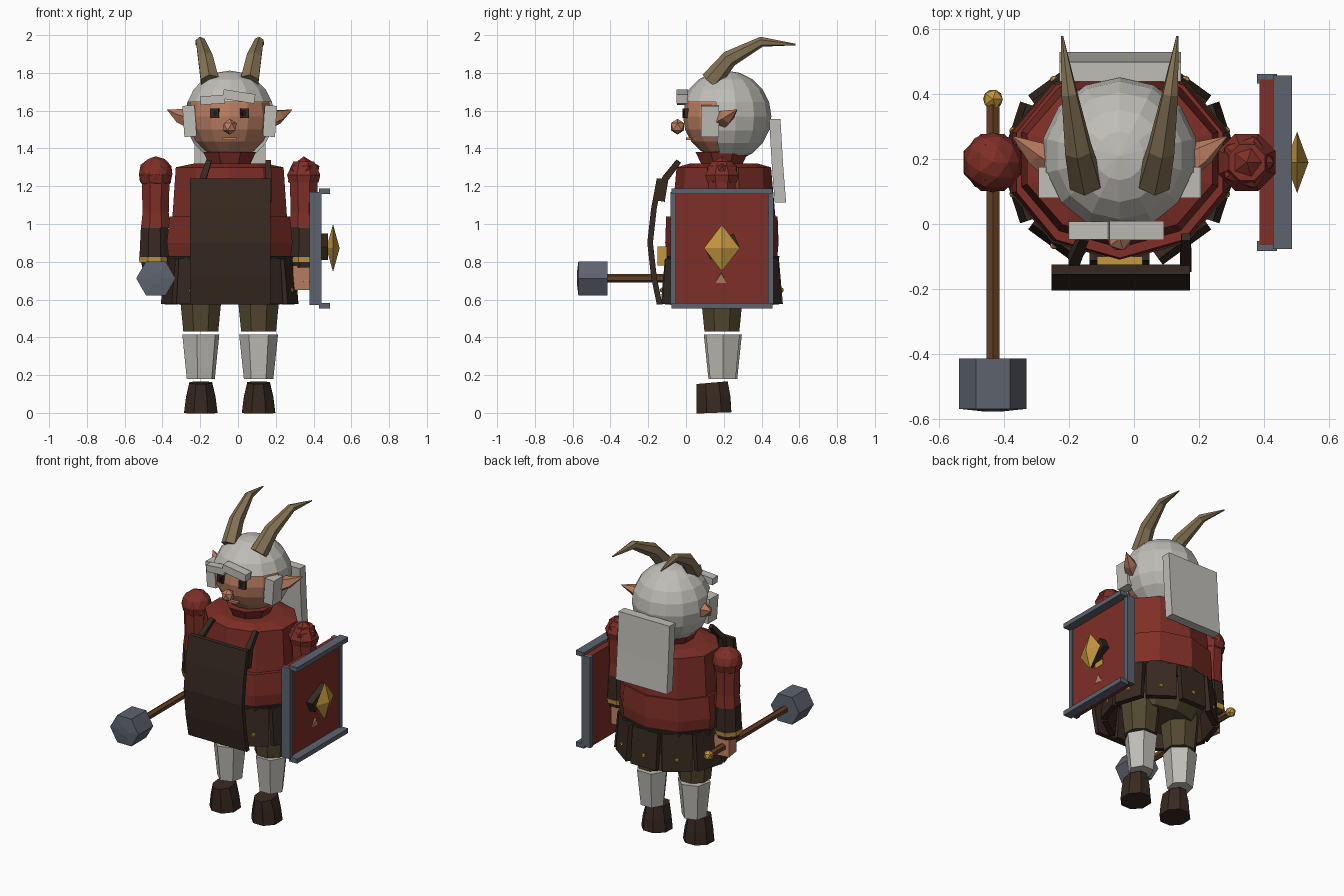
import bpy, bmesh, math
from mathutils import Vector, Matrix, Euler

cube = bpy.data.objects.get("Cube")
if cube:
    bpy.data.objects.remove(cube, do_unlink=True)


def material(name, *rgb):
    m = bpy.data.materials.new(name)
    m.use_nodes = True
    m.diffuse_color = (*rgb, 1)
    m.node_tree.nodes["Principled BSDF"].inputs["Base Color"].default_value = (*rgb, 1)
    return m


RED = material("red cloth", .21, .028, .02)
DARK = material("dark leather", .038, .022, .015)
WHITE = material("pale hair", .52, .51, .47)
SKIN = material("skin", .5, .215, .125)
HORN = material("horn", .23, .17, .09)
GOLD = material("gold", .55, .31, .05)
STEEL = material("steel", .11, .125, .155)
OLIVE = material("olive cloth", .085, .066, .03)
WOOD = material("wood", .13, .05, .018)
BLACK = material("black", .012, .009, .008)

CX, CY = -.044, .19   # body axis


def finish(name, bm, mat):
    bmesh.ops.recalc_face_normals(bm, faces=bm.faces)
    mesh = bpy.data.meshes.new(name)
    bm.to_mesh(mesh)
    bm.free()
    mesh.materials.append(mat)
    ob = bpy.data.objects.new(name, mesh)
    bpy.context.collection.objects.link(ob)
    return ob


def box(name, loc, size, mat, rot=(0, 0, 0)):
    bm = bmesh.new()
    m = Matrix.LocRotScale(Vector(loc), Euler([math.radians(a) for a in rot]), Vector(size))
    bmesh.ops.create_cube(bm, size=1, matrix=m)
    return finish(name, bm, mat)


def ball(name, loc, r, mat, sub=1):
    bm = bmesh.new()
    bmesh.ops.create_icosphere(bm, subdivisions=sub, radius=r, matrix=Matrix.Translation(loc))
    return finish(name, bm, mat)


def tube(name, path, radii, mat, n=6, phase=.5):
    """Loft n-sided rings along a path; a radius may be a number or an (rx, ry) pair."""
    bm = bmesh.new()
    pts = [Vector(p) for p in path]
    rings = []
    for i, (p, r) in enumerate(zip(pts, radii)):
        rx, ry = r if isinstance(r, tuple) else (r, r)
        d = pts[min(i + 1, len(pts) - 1)] - pts[max(i - 1, 0)]
        q = Vector((0, 0, 1)).rotation_difference(d)
        angs = [(k + phase) * math.tau / n for k in range(n)]
        rings.append([bm.verts.new(p + q @ Vector((rx * math.cos(a), ry * math.sin(a), 0)))
                      for a in angs])
    for a, b in zip(rings, rings[1:]):
        for k in range(n):
            j = (k + 1) % n
            bm.faces.new((a[k], a[j], b[j], b[k]))
    bm.faces.new(rings[0])
    bm.faces.new(rings[-1])
    return finish(name, bm, mat)


def column(name, x, y, levels, mat, n=6, phase=.5):
    """Upright loft from (z, radius) levels."""
    return tube(name, [(x, y, z) for z, _ in levels], [r for _, r in levels], mat, n, phase)


def slab(name, front, thick, x0, x1, mat):
    """Strip following a (y, z) profile, with depth along y and width along x."""
    bm = bmesh.new()
    rows = [[bm.verts.new(c) for c in ((x0, y, z), (x1, y, z), (x1, y + thick, z), (x0, y + thick, z))]
            for y, z in front]
    for a, b in zip(rows, rows[1:]):
        for k in range(4):
            j = (k + 1) % 4
            bm.faces.new((a[k], a[j], b[j], b[k]))
    bm.faces.new(rows[0])
    bm.faces.new(rows[-1])
    return finish(name, bm, mat)


def head_sphere(name, r, mat, keep=None):
    bm = bmesh.new()
    bmesh.ops.create_uvsphere(bm, u_segments=14, v_segments=10, radius=r,
                              matrix=Matrix.Translation((CX, .21, 1.57)))
    if keep:
        drop = [f for f in bm.faces if not keep(f.calc_center_median())]
        bmesh.ops.delete(bm, geom=drop, context='FACES')
    return finish(name, bm, mat)


# Torso, collar and hips
column("tunic_lower", CX, CY, [(.79, (.335, .29)), (.9, (.35, .3)), (1.04, (.335, .295))], RED, 10)
column("tunic_upper", CX, CY + .01, [(1.02, (.32, .275)), (1.3, (.30, .25)), (1.32, (.2, .18))], RED, 10)
column("collar", CX, CY, [(1.27, .17), (1.32, .12), (1.38, .15)], RED, 8)
column("hips", CX, CY, [(.6, (.24, .15)), (.8, (.32, .27))], OLIVE, 10)

# Skirt of leather plates with studs
for i in range(10):
    a = (i + .5) * math.tau / 10
    c, s = math.cos(a), math.sin(a)
    turn = math.degrees(a) + 90
    box(f"skirt_plate_{i}", (CX + .325 * c, CY + .295 * s, .695), (.185, .035, .24), DARK, (-5, 0, turn))
    ball(f"skirt_stud_{i}", (CX + .343 * c, CY + .313 * s, .65), .016, GOLD)
column("belt", CX, CY, [(.77, (.335, .295)), (.83, (.355, .305))], DARK, 10)
box("belt_buckle", (CX, -.125, .83), (.14, .05, .1), GOLD)

# Front apron and straps
slab("apron", [(-.155, .575), (-.185, .72), (-.205, .9), (-.185, 1.08), (-.155, 1.24)],
     .03, -.255, .172, DARK)
for x, lean in ((-.185, .03), (.16, 0)):
    tube("apron_strap", [(x, -.13, 1.12), (x, -.11, 1.24), (x + lean, -.04, 1.33)],
         [.025, .025, .02], DARK, 4)

# Legs and arms
for s, side in ((-1, "right"), (1, "left")):
    x = CX + s * .153
    column(f"{side}_trouser", x, CY, [(.43, .1), (.6, .118), (.72, .12)], OLIVE, 8)
    column(f"{side}_shin", x, .195, [(.18, .078), (.415, .103)], WHITE, 6, 0 if s > 0 else .3)
    tube(f"{side}_boot", [(x, .148, 0), (x, .145, .08), (x, .138, .16)],
         [(.096, .1), (.085, .098), (.065, .09)], DARK, 8)
    x = CX + s * .392
    ball(f"{side}_shoulder", (x, CY, 1.265), .093, RED, 2 if s < 0 else 1)
    column(f"{side}_shoulder_cap", x, CY, [(1.22, .085), (1.26, .095), (1.33, .06)], RED, 8)
    column(f"{side}_sleeve", x, CY, [(.98, .084), (1.06, .075), (1.25, .08)], RED, 8)
    x += s * .006
    column(f"{side}_bracer", x, CY, [(.77, .07), (.83, .086), (.985, .078)], DARK, 8)
    column(f"{side}_wrist_band", x, CY, [(.795, .086), (.826, .09)], GOLD, 8)
    box(f"{side}_hand", (x - s * .02, CY, .715), (.1, .1, .13), SKIN, (0, 0, 8))
tube("left_thumb", [(.34, .18, .72), (.437, .185, .705)], [.05, .035], SKIN, 3)

# Head, hair and face
head_sphere("head", .226, SKIN)
head_sphere("hair", .242, WHITE, lambda c: c.y > .17 or c.z > 1.64)
slab("back_hair", [(.47, 1.115), (.455, 1.3), (.44, 1.555)], .06, -.23, .145, WHITE)
for s, side in ((-1, "right"), (1, "left")):
    box(f"{side}_sideburn", (CX + s * .213, .128, 1.545), (.065, .095, .165), WHITE, (0, s * 4, 0))
    tube(f"{side}_ear", [(CX + s * .19, .18, 1.55), (CX + s * .26, .22, 1.57), (CX + s * .33, .27, 1.605)],
         [.055, .04, .002], SKIN, 5)
    box(f"{side}_eye", (CX + s * .078, .002, 1.587), (.045, .03, .05), DARK, (0, 0, s * 14))
    box(f"{side}_pupil", (CX + s * .075, -.011, 1.587), (.02, .012, .028), BLACK, (0, 0, s * 14))
    path = [(.105, .13, 1.755), (.128, .23, 1.875), (.155, .4, 1.965), (.178, .58, 1.95)]
    tube(f"{side}_horn", [(CX + s * x, y, z) for x, y, z in path], [.055, .045, .027, .004], HORN, 6)
box("right_brow", (-.135, -.02, 1.657), (.13, .055, .045), WHITE, (0, -4, 0))
box("left_brow", (.005, -.02, 1.675), (.17, .06, .05), WHITE, (0, 9, 0))
ball("nose", (CX, -.045, 1.515), .042, SKIN)
box("mouth", (CX, .014, 1.452), (.075, .03, .014), SKIN)

# War hammer held forward in the right hand
HX, HZ = -.435, .712
tube("hammer_handle", [(HX, .38, HZ), (HX, -.45, HZ)], [.023, .023], WOOD, 6)
tube("hammer_head", [(HX, -.415, HZ), (HX, -.57, HZ), (HX, -.578, HZ)], [.104, .104, .03], STEEL, 6, 0)
ball("hammer_pommel", (HX, .385, HZ), .034, GOLD)

# Shield on the left arm
SY = .19
box("shield_panel", (.41, SY, .87), (.045, .51, .6), RED)
for s in (-1, 1):
    box("shield_side_rail", (.41, SY + s * .258, .87), (.062, .03, .6), STEEL)
    box("shield_end_rail", (.458, SY, .87 + s * .303), (.06, .535, .03), STEEL)
box("shield_boss", (.452, SY, .88), (.05, .17, .075), DARK, (25, 0, 0))
column("shield_gem", .503, SY, [(.75, .001), (.872, (.035, .095)), (.995, .001)], GOLD, 4, 0)
